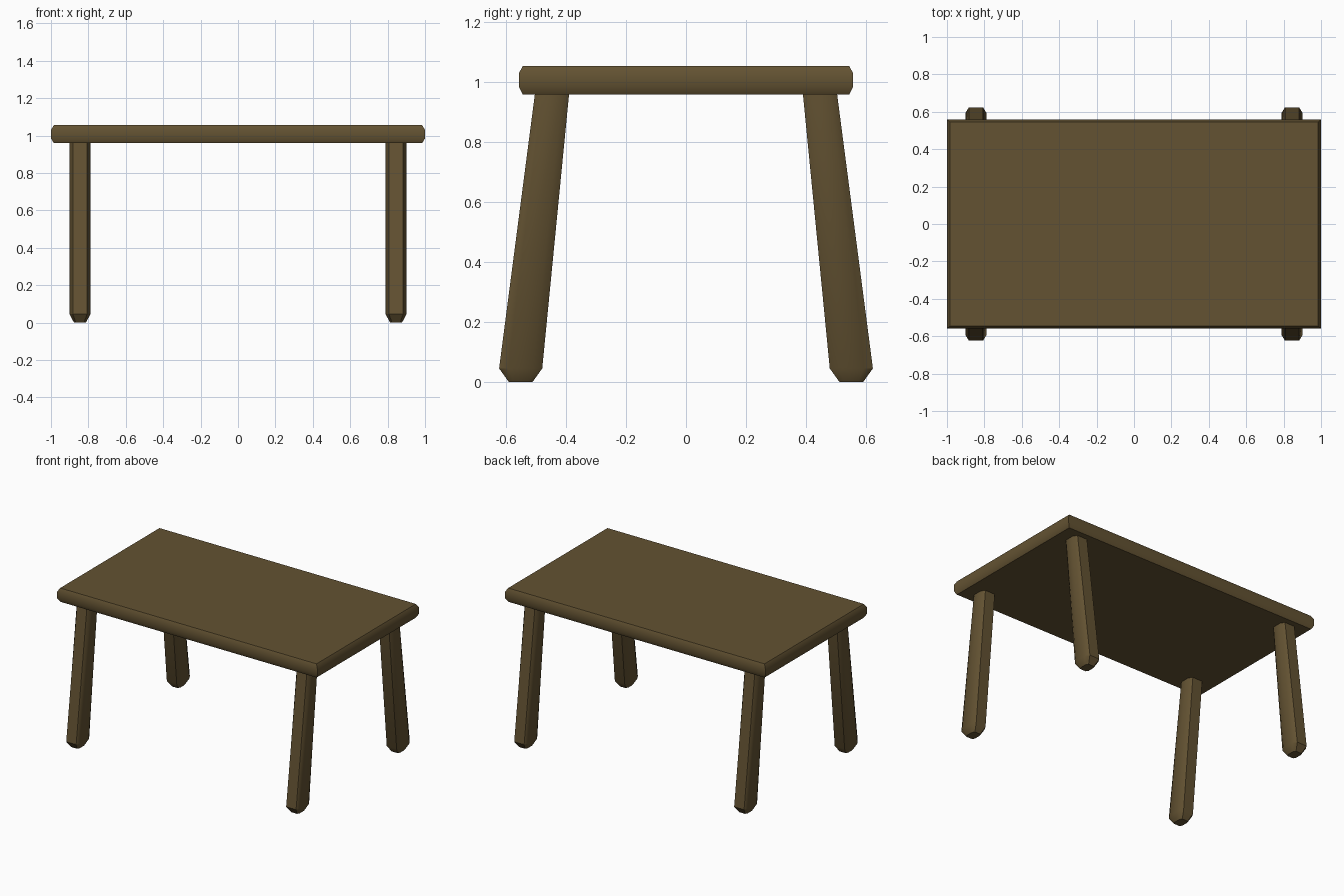
import bpy, bmesh, math

cube = bpy.data.objects.get("Cube")
if cube:
    bpy.data.objects.remove(cube, do_unlink=True)

wood = bpy.data.materials.new("dark_wood")
wood.use_nodes = True
color = (0.125, 0.085, 0.032, 1)
wood.diffuse_color = color
wood.node_tree.nodes["Principled BSDF"].inputs["Base Color"].default_value = color


def loft(name, rings):
    """Skin a closed solid through matching rings of points, bottom to top."""
    bm = bmesh.new()
    loops = [[bm.verts.new(p) for p in ring] for ring in rings]
    n = len(loops[0])
    for low, high in zip(loops, loops[1:]):
        for i in range(n):
            j = (i + 1) % n
            bm.faces.new((low[i], low[j], high[j], high[i]))
    bm.faces.new(loops[0][::-1])
    bm.faces.new(loops[-1])
    bmesh.ops.recalc_face_normals(bm, faces=bm.faces)
    mesh = bpy.data.meshes.new(name)
    bm.to_mesh(mesh)
    bm.free()
    mesh.materials.append(wood)
    obj = bpy.data.objects.new(name, mesh)
    bpy.context.collection.objects.link(obj)
    bpy.ops.object.select_all(action='DESELECT')
    obj.select_set(True)
    bpy.context.view_layer.objects.active = obj
    bpy.ops.object.shade_smooth_by_angle(angle=math.radians(35))
    return obj


def rectangle(hx, hy, z):
    return [(-hx, -hy, z), (hx, -hy, z), (hx, hy, z), (-hx, hy, z)]


def octagon(cx, cy, z, hx, hy, bx, by):
    """Rectangle with cut corners; bx and by are the cut lengths."""
    pts = [(hx, hy - by), (hx - bx, hy), (bx - hx, hy), (-hx, hy - by),
           (-hx, by - hy), (bx - hx, -hy), (hx - bx, -hy), (hx, by - hy)]
    return [(cx + x, cy + y, z) for x, y in pts]


# Table top with bevelled rims
loft("table_top", [rectangle(0.985, 0.545, 0.96), rectangle(1.0, 0.558, 0.985),
                   rectangle(1.0, 0.558, 1.03), rectangle(0.985, 0.545, 1.055)])

# Splayed, tapering legs with chamfered feet
for side, sx in (("left", 1), ("right", -1)):
    for end, sy in (("front", -1), ("back", 1)):
        x = 0.845 * sx
        loft(f"{end}_{side}_leg", [
            octagon(x, 0.552 * sy, 0.0, 0.032, 0.04, 0.01, 0.017),
            octagon(x, 0.552 * sy, 0.045, 0.056, 0.072, 0.018, 0.03),
            octagon(x, 0.447 * sy, 0.965, 0.056, 0.057, 0.018, 0.024)])
